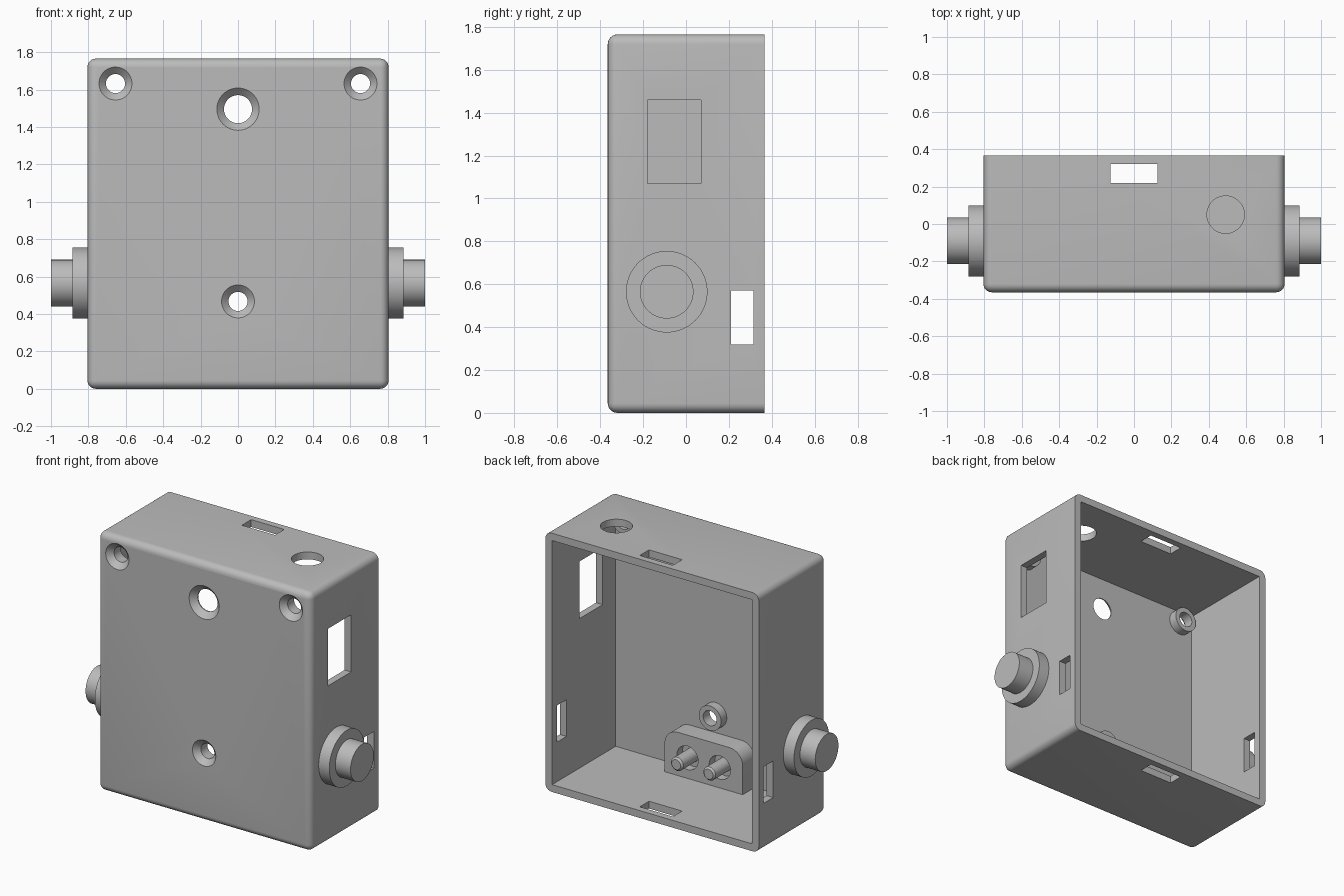
import bpy, bmesh, math
from mathutils import Matrix, Vector

if "Cube" in bpy.data.objects:
    bpy.data.objects.remove(bpy.data.objects["Cube"], do_unlink=True)

grey = bpy.data.materials.new("plain grey")
grey.use_nodes = True
COLOUR = (0.5, 0.5, 0.5, 1)
grey.diffuse_color = COLOUR
grey.node_tree.nodes["Principled BSDF"].inputs["Base Color"].default_value = COLOUR

W, D, H = 0.805, 0.365, 1.765      # half width, half depth, height
WALL, FACE = 0.05, 0.045           # side wall and front wall thickness
INNER = FACE - D                   # inside surface of the front wall


def finish(name, bm):
    bmesh.ops.recalc_face_normals(bm, faces=bm.faces)
    mesh = bpy.data.meshes.new(name)
    bm.to_mesh(mesh)
    bm.free()
    mesh.materials.append(grey)
    obj = bpy.data.objects.new(name, mesh)
    bpy.context.collection.objects.link(obj)
    return obj


def box_mesh(lo, hi):
    lo, hi = Vector(lo), Vector(hi)
    bm = bmesh.new()
    bmesh.ops.create_cube(bm, size=1)
    bmesh.ops.scale(bm, vec=hi - lo, verts=bm.verts)
    bmesh.ops.translate(bm, vec=(lo + hi) / 2, verts=bm.verts)
    return bm


def box(name, lo, hi):
    return finish(name, box_mesh(lo, hi))


def lathe(name, profile, origin, axis, steps=64):
    """Spin a closed (radius, distance) outline about an axis through origin."""
    bm = bmesh.new()
    verts = [bm.verts.new((r, 0, h)) for r, h in profile]
    edges = [bm.edges.new((verts[i - 1], v)) for i, v in enumerate(verts)
             if profile[i - 1][0] + profile[i][0] > 0]
    bmesh.ops.spin(bm, geom=verts + edges, cent=(0, 0, 0), axis=(0, 0, 1),
                   angle=math.tau, steps=steps)
    bmesh.ops.remove_doubles(bm, verts=bm.verts, dist=1e-5)
    turn = Vector((0, 0, 1)).rotation_difference(Vector(axis)).to_matrix().to_4x4()
    bm.transform(Matrix.Translation(origin) @ turn)
    return finish(name, bm)


def rod(name, radius, length, origin, axis):
    return lathe(name, [(0, 0), (radius, 0), (radius, length), (0, length)], origin, axis)


def cut(target, cutters):
    bpy.context.view_layer.objects.active = target
    for cutter in cutters:
        mod = target.modifiers.new("cut", 'BOOLEAN')
        mod.operation, mod.solver, mod.object = 'DIFFERENCE', 'EXACT', cutter
        bpy.ops.object.modifier_apply(modifier=mod.name)
        bpy.data.objects.remove(cutter, do_unlink=True)


def smooth(obj):
    bpy.ops.object.select_all(action='DESELECT')
    obj.select_set(True)
    bpy.context.view_layer.objects.active = obj
    bpy.ops.object.shade_smooth_by_angle(angle=math.radians(30))


# Case: rounded everywhere except the open back rim
bm = box_mesh((-W, -D, 0), (W, D, H))
edges = [e for e in bm.edges if not all(v.co.y > 0 for v in e.verts)]
bmesh.ops.bevel(bm, geom=edges, offset=0.045, segments=6, profile=0.5, affect='EDGES')
case = finish("case", bm)

cutters = [
    box("cavity", (WALL - W, INNER, WALL), (W - WALL, 1, H - WALL)),
    box("side_slots", (-1, 0.21, 0.32), (1, 0.315, 0.57)),
    box("end_slots", (-0.125, 0.22, -0.1), (0.125, 0.32, H + 0.1)),
    box("side_window", (0.6, -0.18, 1.07), (1, 0.07, 1.46)),
    rod("top_hole", 0.1, 0.4, (0.49, 0.05, H - 0.2), (0, 0, 1)),
]

# Countersunk front holes: x, z, mouth radius, bore radius, has boss
holes = [(0, 1.495, 0.113, 0.075, False), (0, 0.467, 0.088, 0.051, True),
         (-0.655, 1.632, 0.088, 0.051, True), (0.655, 1.632, 0.088, 0.051, True)]
for x, z, mouth, bore, has_boss in holes:
    cone = mouth - bore
    cutters.append(lathe("countersink", [
        (0, -0.02), (mouth, -0.02), (mouth, 0), (bore, cone), (bore, 0.1), (0, 0.1)],
        (x, -D, z), (0, 1, 0)))
    if has_boss:
        boss = lathe("screw_boss", [(bore, -0.003), (0.084, -0.003), (0.084, 0.062), (bore, 0.062)],
                     (x, INNER, z), (0, 1, 0))
        smooth(boss)
cut(case, cutters)
smooth(case)

# Stepped side buttons
for side, word in ((1, "left"), (-1, "right")):
    button = lathe(word + "_button", [
        (0, -0.02), (0.19, -0.02), (0.19, 0.08), (0.125, 0.08), (0.125, 0.195), (0, 0.195)],
        (side * W, -0.09, 0.565), (side, 0, 0))
    smooth(button)

# Inner block with rounded upper corners, standing on the floor
half, top, radius = 0.295, 0.345, 0.1
block_front = -0.19
bm = bmesh.new()
outline = [(-half, WALL - 0.01), (half, WALL - 0.01)]
for centre, start in ((half - radius, 0), (radius - half, 90)):
    for i in range(9):
        a = math.radians(start + i * 90 / 8)
        outline.append((centre + radius * math.cos(a), top - radius + radius * math.sin(a)))
face = bm.faces.new([bm.verts.new((x, INNER - 0.01, z)) for x, z in outline])
new = bmesh.ops.extrude_face_region(bm, geom=[face], use_keep_orig=True)["geom"]
bmesh.ops.translate(bm, vec=(0, block_front - INNER + 0.01, 0),
                    verts=[v for v in new if isinstance(v, bmesh.types.BMVert)])
block = finish("inner_block", bm)
stud_x, stud_z = 0.122, 0.19
cut(block, [rod("stud_recess", 0.08, 0.2, (s * stud_x, block_front - 0.06, stud_z), (0, 1, 0))
            for s in (-1, 1)])
smooth(block)

# Contact studs in the block recesses
for s, word in ((1, "left"), (-1, "right")):
    stud = lathe(word + "_stud", [
        (0, 0), (0.046, 0), (0.046, 0.18), (0.034, 0.192), (0, 0.192)],
        (s * stud_x, block_front - 0.07, stud_z), (0, 1, 0))
    smooth(stud)
